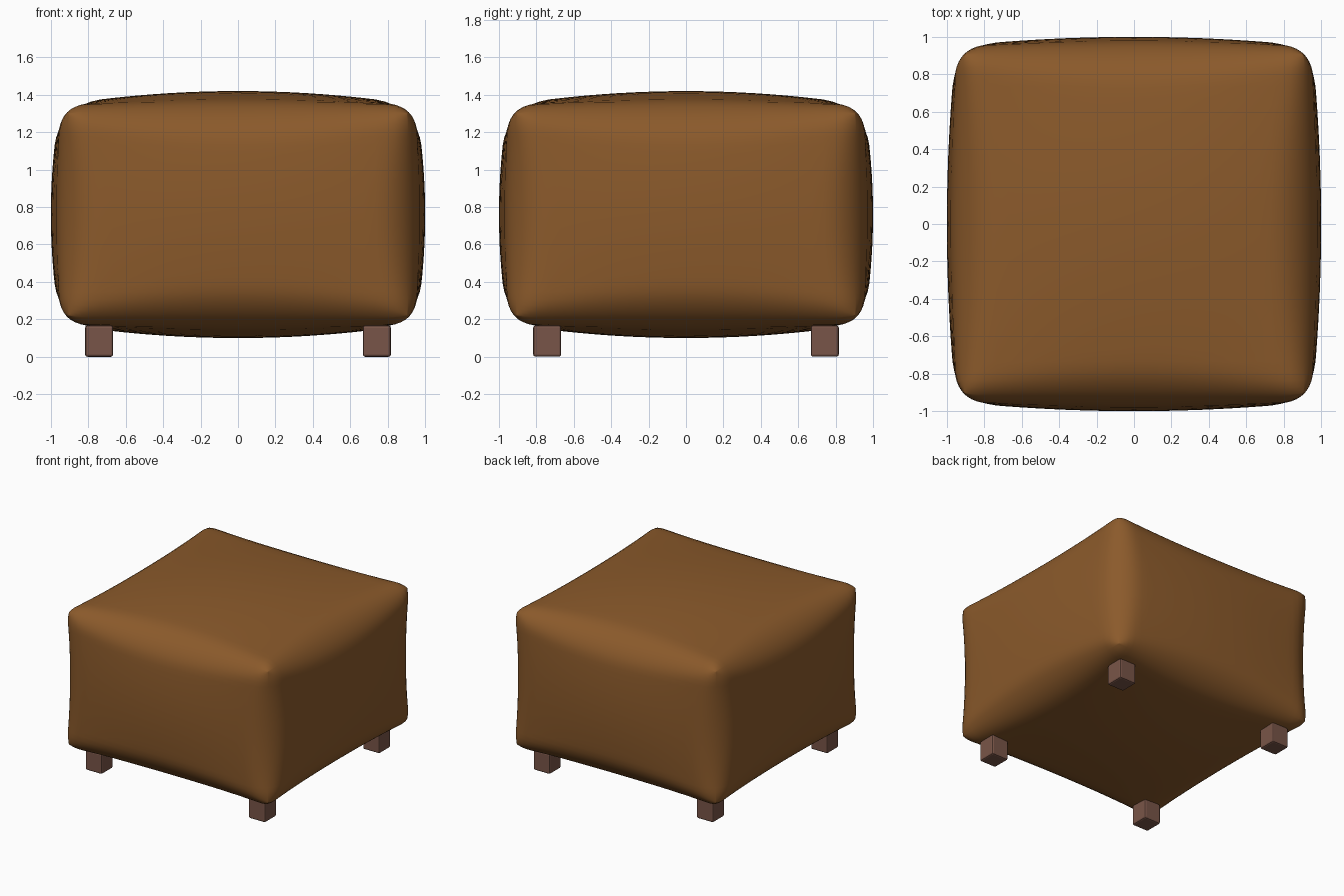
import bpy, bmesh, math
from mathutils import Vector

if "Cube" in bpy.data.objects:
    bpy.data.objects.remove(bpy.data.objects["Cube"])


def material(name, color):
    m = bpy.data.materials.new(name)
    m.diffuse_color = (*color, 1)
    m.use_nodes = True
    m.node_tree.nodes["Principled BSDF"].inputs["Base Color"].default_value = m.diffuse_color
    return m


leather = material("brown leather", (0.258, 0.102, 0.024))
wood = material("dark wood", (0.191, 0.091, 0.065))


def new_object(name, bm, mat):
    me = bpy.data.meshes.new(name)
    bm.to_mesh(me)
    bm.free()
    me.materials.append(mat)
    ob = bpy.data.objects.new(name, me)
    bpy.context.collection.objects.link(ob)
    return ob


# Cushion: subdivided cube, rounded softly mid-edge and tighter at the corners,
# with every face bulging outwards
HALF = Vector((0.95, 0.95, 0.585))
BULGE = (0.05, 0.05, 0.075)
bm = bmesh.new()
bmesh.ops.create_cube(bm, size=2)
bmesh.ops.subdivide_edges(bm, edges=bm.edges[:], cuts=31, use_grid_fill=True)
for v in bm.verts:
    n = [math.sin(c * math.pi / 2) for c in v.co]      # denser near the edges
    r = 0.11 + 0.10 * (1 - min(abs(c) for c in n) ** 2)
    p = Vector([n[i] * HALF[i] for i in range(3)])
    q = Vector([max(-(HALF[i] - r), min(HALF[i] - r, p[i])) for i in range(3)])
    p = q + (p - q).normalized() * r
    t = [p[i] / HALF[i] for i in range(3)]
    for i in range(3):
        a, b = (i + 1) % 3, (i + 2) % 3
        p[i] += BULGE[i] * t[i] * (1 - t[a] ** 2) * (1 - t[b] ** 2)
    v.co = p + Vector((0, 0, 0.76))
for f in bm.faces:
    f.smooth = True
new_object("cushion", bm, leather)

# Four small block feet with softened edges
for sx, side in ((-1, "left"), (1, "right")):
    for sy, end in ((-1, "front"), (1, "back")):
        bm = bmesh.new()
        bmesh.ops.create_cube(bm, size=1)
        for v in bm.verts:
            v.co = (v.co.x * 0.15 + sx * 0.742, v.co.y * 0.15 + sy * 0.742,
                    (v.co.z + 0.5) * 0.167)
        bmesh.ops.bevel(bm, geom=bm.edges[:], offset=0.012, segments=2,
                        profile=0.5, affect='EDGES')
        new_object(f"{end}_{side}_foot", bm, wood)
